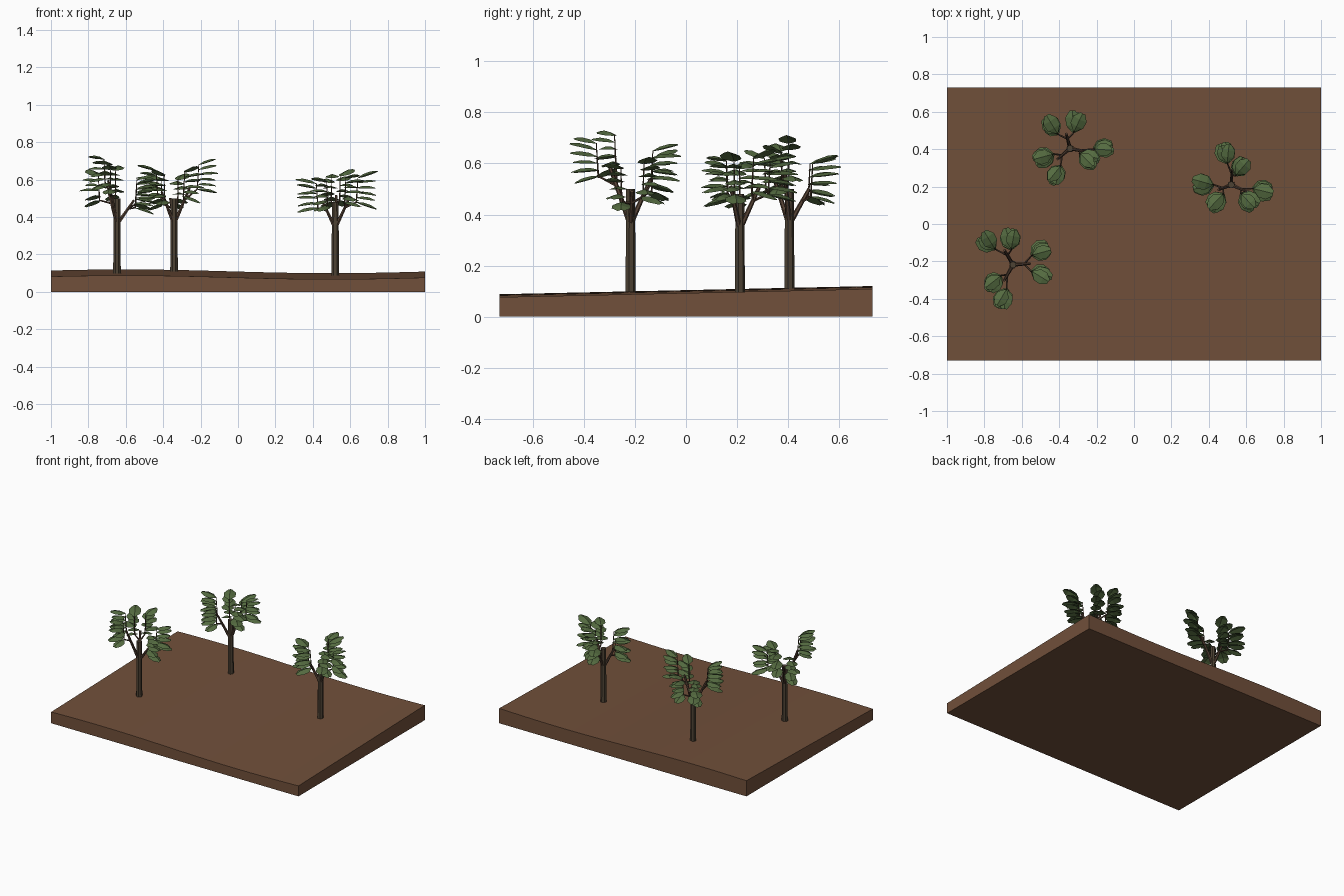
import bpy, bmesh, math, random
from mathutils import Vector, Matrix

if "Cube" in bpy.data.objects:
    bpy.data.objects.remove(bpy.data.objects["Cube"])

random.seed(4)


def material(name, rgb):
    m = bpy.data.materials.new(name)
    m.diffuse_color = (*rgb, 1)
    m.use_nodes = True
    m.node_tree.nodes["Principled BSDF"].inputs["Base Color"].default_value = m.diffuse_color
    return m


SOIL = material("soil brown", (0.165, 0.080, 0.043))
BARK = material("trunk bark", (0.075, 0.055, 0.034))
WOOD = material("branch brown", (0.090, 0.053, 0.034))
LEAF = material("leaf green", (0.090, 0.148, 0.052))


def finish(bm, name, mat):
    me = bpy.data.meshes.new(name)
    bm.to_mesh(me)
    bm.free()
    me.materials.append(mat)
    ob = bpy.data.objects.new(name, me)
    bpy.context.collection.objects.link(ob)
    return ob


def height(x, y):
    return 0.094 + 0.022 * y + 0.01 * math.cos(math.pi * (x + 0.6) / 1.1)


def rod(bm, a, b, r1, r2, sides):
    """Tapered prism from a to b."""
    a, b = Vector(a), Vector(b)
    d = b - a
    rot = Vector((0, 0, 1)).rotation_difference(d).to_matrix().to_4x4()
    bmesh.ops.create_cone(bm, cap_ends=True, segments=sides, radius1=r1, radius2=r2,
                          depth=d.length, matrix=Matrix.Translation((a + b) / 2) @ rot)


def leaf(bm, base, yaw, pitch, size):
    """Broad blunt leaf, folded along a raised midrib and curling down at the tip."""
    mat = (Matrix.Translation(base) @ Matrix.Rotation(yaw, 4, 'Z')
           @ Matrix.Rotation(-pitch, 4, 'Y') @ Matrix.Scale(size, 4))
    rows = []
    for u, w in [(0, 0.06), (0.3, 0.34), (0.68, 0.36), (1, 0.13)]:
        z = 0.10 * math.sin(math.pi * u)
        rows.append([bm.verts.new(mat @ Vector((u, s * w, z - abs(s) * w * 0.35)))
                     for s in (-1, 0, 1)])
    for p, q in zip(rows, rows[1:]):
        for i in range(2):
            bm.faces.new((p[i], q[i], q[i + 1], p[i + 1]))


# gently rolling soil slab
bm = bmesh.new()
bmesh.ops.create_grid(bm, x_segments=20, y_segments=15, size=1)
for v in bm.verts:
    v.co.y *= 0.73
    v.co.z = height(v.co.x, v.co.y)
ret = bmesh.ops.extrude_face_region(bm, geom=bm.faces[:])
for v in [g for g in ret["geom"] if isinstance(g, bmesh.types.BMVert)]:
    v.co.z += 0.2
bottom = min(v.co.z for v in bm.verts) + 0.1
for v in bm.verts:
    v.co.z = v.co.z - 0.2 if v.co.z > 0.2 else 0
bmesh.ops.recalc_face_normals(bm, faces=bm.faces[:])
ground = finish(bm, "soil_slab", SOIL)
bpy.context.view_layer.objects.active = ground
ground.select_set(True)
bpy.ops.object.shade_smooth_by_angle(angle=math.radians(30))

# trees: trunk (x, y, top), then leaf stacks (x, y, top) in pairs, one pair per branch
TREES = [
    ((-0.647, -0.218, 0.50), [(-0.78, -0.10, 0.62), (-0.66, -0.085, 0.65),
                              (-0.50, -0.145, 0.60), (-0.50, -0.27, 0.58),
                              (-0.695, -0.395, 0.68), (-0.75, -0.31, 0.71)]),
    ((-0.342, 0.404, 0.50), [(-0.44, 0.52, 0.60), (-0.31, 0.54, 0.60),
                             (-0.245, 0.353, 0.64), (-0.165, 0.40, 0.68),
                             (-0.48, 0.358, 0.65), (-0.417, 0.267, 0.62)]),
    ((0.52, 0.21, 0.48), [(0.49, 0.374, 0.61), (0.567, 0.305, 0.62),
                          (0.61, 0.128, 0.61), (0.685, 0.18, 0.61),
                          (0.374, 0.21, 0.58), (0.444, 0.123, 0.59)]),
]

for n, ((tx, ty, top), stacks) in enumerate(TREES, 1):
    # trunk
    bm = bmesh.new()
    rod(bm, (tx, ty, height(tx, ty) - 0.01), (tx, ty, top), 0.021, 0.018, 7)
    finish(bm, f"trunk_{n}", BARK)

    wood, leaves = bmesh.new(), bmesh.new()
    for a, b in zip(stacks[::2], stacks[1::2]):
        # main branch, leaning out from below the trunk top
        mid = (Vector(a) + Vector(b)) / 2
        root = Vector((tx, ty, top - 0.14))
        fork = root.lerp(mid, 0.62)
        fork.z = mid.z - 0.10
        rod(wood, root, fork, 0.011, 0.007, 6)
        for s in (a, b):
            s = Vector(s)
            yaw = math.atan2(s.y - ty, s.x - tx)
            out = Vector((math.cos(yaw), math.sin(yaw), 0))
            tip = s - out * 0.045
            low = Vector((tip.x, tip.y, s.z - 0.13)) - out * 0.008
            # twig: out to the stack, then up through it
            rod(wood, root.lerp(fork, 0.65), low, 0.006, 0.004, 5)
            rod(wood, low, tip, 0.004, 0.002, 5)
            # stacked leaves, drooping below and lifted at the top
            count = 6
            for i in range(count):
                t = i / (count - 1)
                leaf(leaves, low.lerp(tip, t),
                     yaw + (-1) ** i * random.uniform(0.05, 0.32),
                     -0.25 + 0.5 * t + random.uniform(-0.1, 0.1),
                     random.uniform(0.095, 0.115))
    finish(wood, f"branches_{n}", WOOD)
    finish(leaves, f"leaves_{n}", LEAF)
